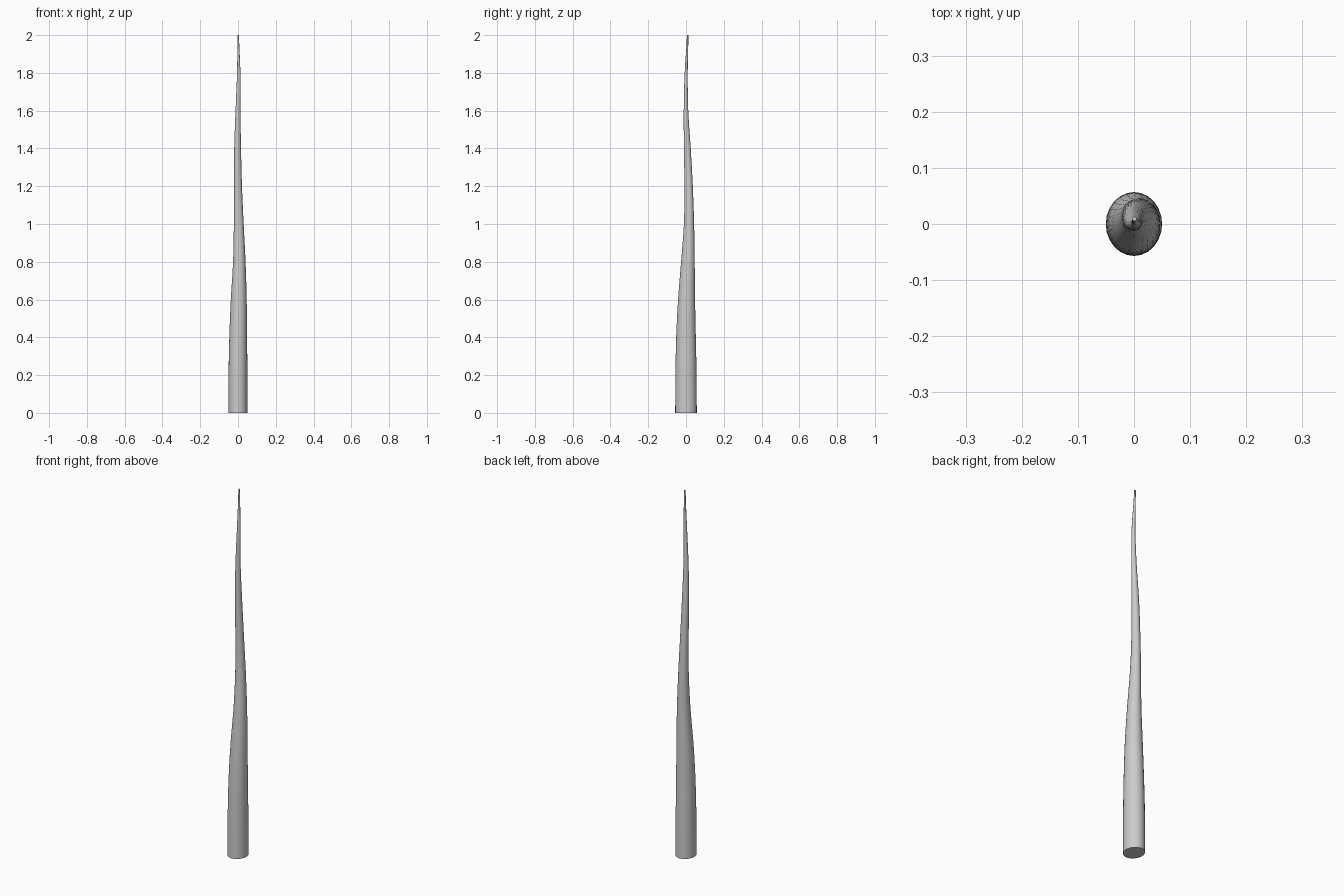
import bpy, bmesh, math

if "Cube" in bpy.data.objects:
    bpy.data.objects.remove(bpy.data.objects["Cube"])

# Stations: z, centre x, centre y, half width x, half width y
STATIONS = [
    (0.0, 0.000, 0.000, 0.050, 0.057),
    (0.2, 0.000, 0.000, 0.050, 0.056),
    (0.4, 0.001, 0.000, 0.047, 0.052),
    (0.6, 0.004, 0.003, 0.042, 0.045),
    (0.8, 0.007, 0.010, 0.033, 0.036),
    (1.0, 0.004, 0.016, 0.026, 0.027),
    (1.2, 0.000, 0.014, 0.021, 0.022),
    (1.4, -0.002, 0.007, 0.018, 0.018),
    (1.6, 0.000, 0.000, 0.013, 0.012),
    (1.8, 0.004, 0.001, 0.009, 0.008),
    (2.0, 0.001, 0.009, 0.004, 0.004),
]
SIDES = 24
STEPS = 3


def smooth_station(i, t):
    """Catmull-Rom blend between station i and i + 1."""
    last = len(STATIONS) - 1
    p = [STATIONS[min(max(k, 0), last)] for k in (i - 1, i, i + 1, i + 2)]
    vals = [0.5 * (2 * b + (c - a) * t + (2 * a - 5 * b + 4 * c - d) * t * t
                   + (3 * b - a - 3 * c + d) * t ** 3) for a, b, c, d in zip(*p)]
    vals[0] = p[1][0] + (p[2][0] - p[1][0]) * t
    return vals


# Tapered, gently spiralling horn lofted through elliptical rings
stations = [smooth_station(i, s / STEPS)
            for i in range(len(STATIONS) - 1) for s in range(STEPS)]
stations.append(STATIONS[-1])

bm = bmesh.new()
rings = []
for z, cx, cy, rx, ry in stations:
    rings.append([bm.verts.new((cx + rx * math.cos(a), cy + ry * math.sin(a), z))
                  for a in (2 * math.pi * k / SIDES for k in range(SIDES))])
for low, high in zip(rings, rings[1:]):
    for k in range(SIDES):
        n = (k + 1) % SIDES
        bm.faces.new((low[k], low[n], high[n], high[k]))
bm.faces.new(rings[0][::-1])
bm.faces.new(rings[-1])

mesh = bpy.data.meshes.new("twisted_horn")
bm.to_mesh(mesh)
bm.free()
horn = bpy.data.objects.new("twisted_horn", mesh)
bpy.context.collection.objects.link(horn)

# Smooth sides with crisp end caps
bpy.context.view_layer.objects.active = horn
horn.select_set(True)
bpy.ops.object.shade_smooth_by_angle(angle=math.radians(40))
